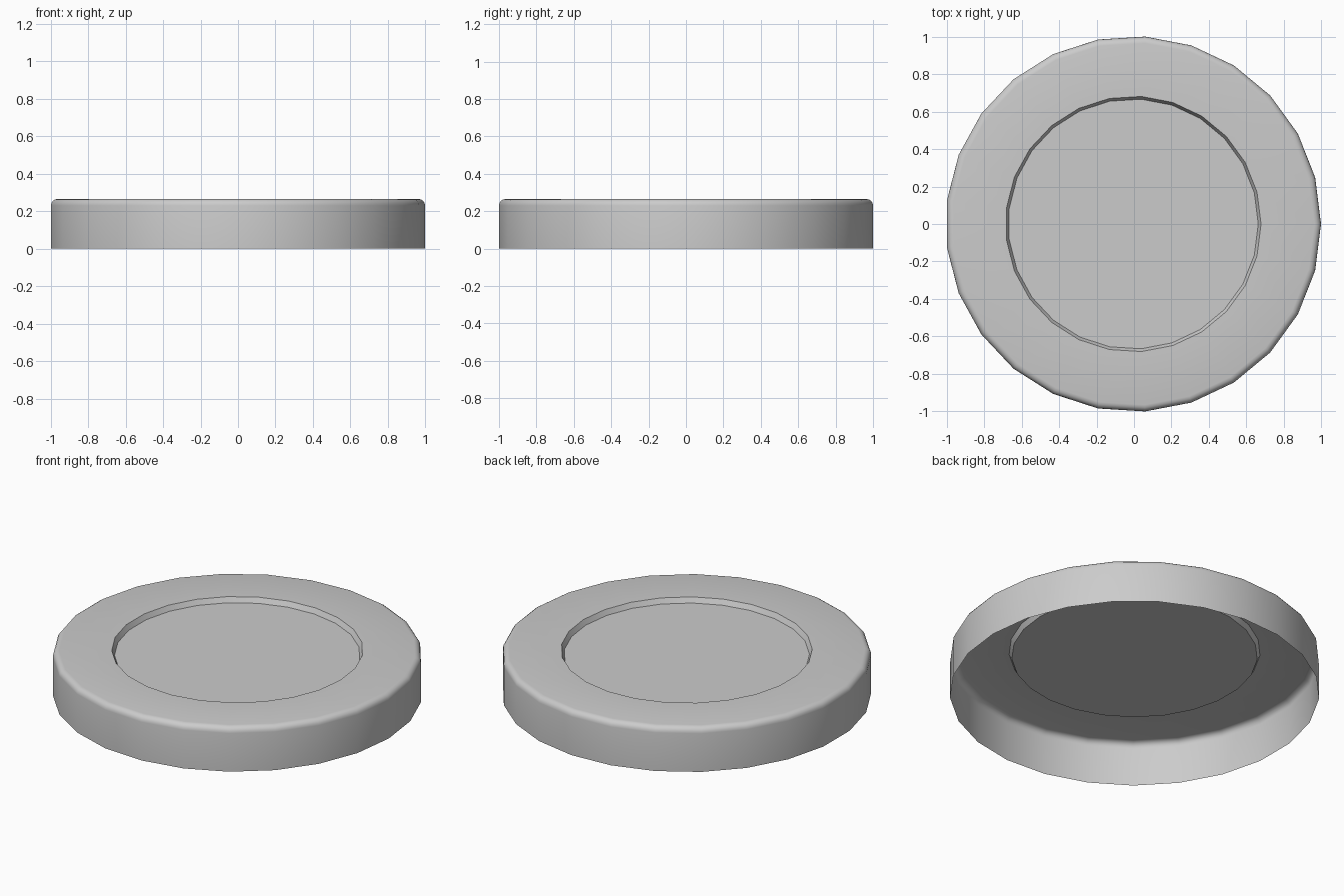
import bpy, bmesh, math

if "Cube" in bpy.data.objects:
    bpy.data.objects.remove(bpy.data.objects["Cube"])

SIDES = 25
R, TOP, BEVEL = 1.002, 0.265, 0.035

# Profile (radius, height): open bottom rim, rounded shoulder, recess lip, recess floor
profile = [(R, 0.0)]
for i in range(5):
    a = math.radians(22.5 * i)
    profile.append((R - BEVEL + BEVEL * math.cos(a), TOP - BEVEL + BEVEL * math.sin(a)))
profile += [(0.682, TOP), (0.667, TOP - 0.03)]

bm = bmesh.new()


def ring(radius, z):
    step = 2 * math.pi / SIDES
    return [bm.verts.new((radius * math.cos(step * i) - 0.004, radius * math.sin(step * i), z))
            for i in range(SIDES)]


# Shell walls, top and recess
rings = [ring(r, z) for r, z in profile]
for low, high in zip(rings, rings[1:]):
    for i in range(SIDES):
        j = (i + 1) % SIDES
        bm.faces.new((low[i], low[j], high[j], high[i]))
bm.faces.new(rings[-1])

mesh = bpy.data.meshes.new("round_lid")
bm.to_mesh(mesh)
bm.free()
lid = bpy.data.objects.new("round_lid", mesh)
bpy.context.collection.objects.link(lid)

# Smooth sides with crisp recess edges
bpy.context.view_layer.objects.active = lid
lid.select_set(True)
bpy.ops.object.shade_smooth_by_angle(angle=math.radians(30))
